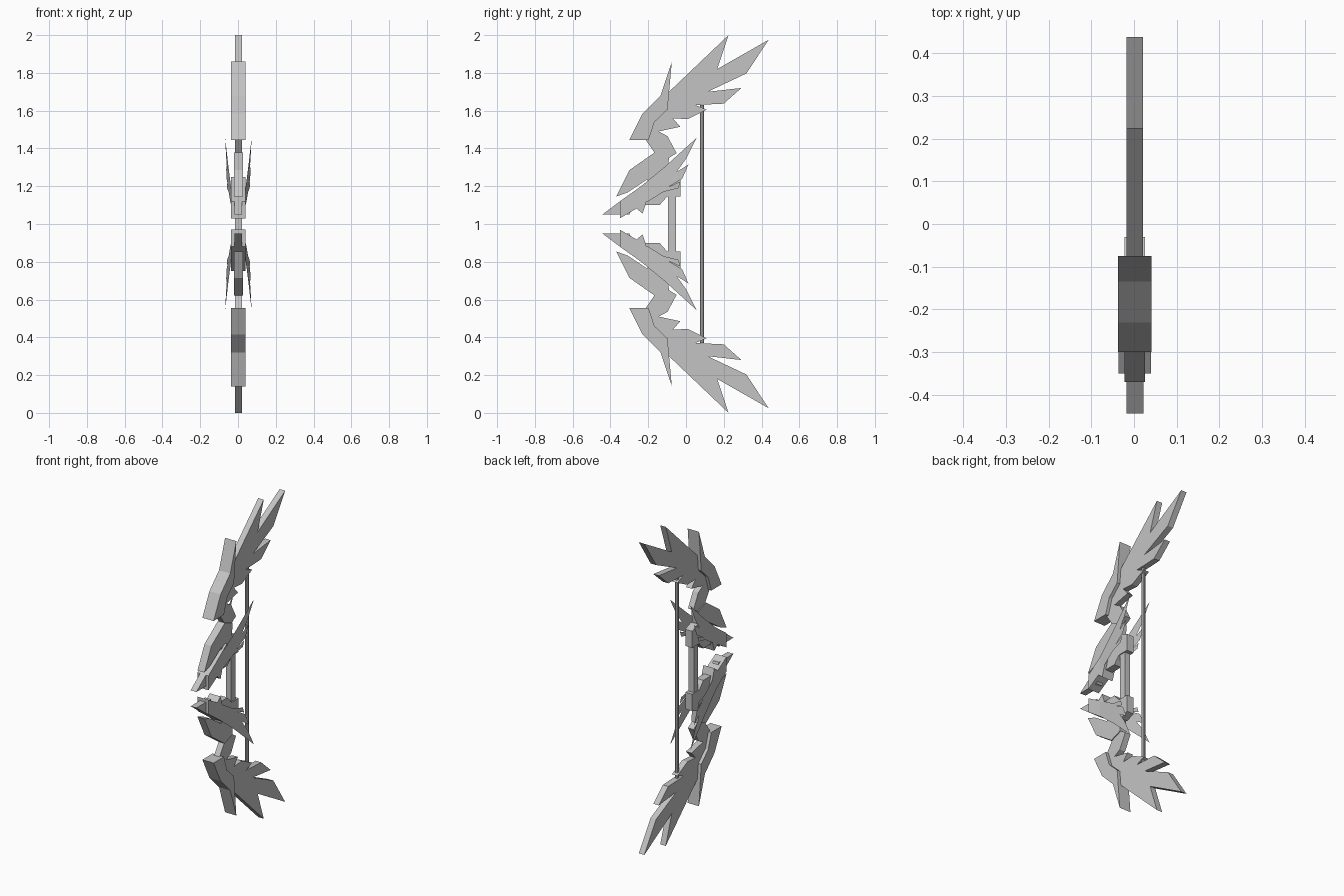
import bpy
import bmesh

if "Cube" in bpy.data.objects:
    bpy.data.objects.remove(bpy.data.objects["Cube"], do_unlink=True)

grey = bpy.data.materials.new("plain grey")
grey.use_nodes = True
grey.diffuse_color = (0.55, 0.55, 0.55, 1)
grey.node_tree.nodes["Principled BSDF"].inputs["Base Color"].default_value = grey.diffuse_color

CENTRE_X = 0.002  # middle plane of the bow
MID_Z = 1.0       # upper and lower halves mirror about this height


def finish(name, bm, mirror_x=False, mirror_z=True):
    """Turn a bmesh into an object and mirror it about the bow's middle."""
    mesh = bpy.data.meshes.new(name)
    bm.to_mesh(mesh)
    bm.free()
    mesh.materials.append(grey)
    obj = bpy.data.objects.new(name, mesh)
    obj.location = (CENTRE_X, 0, MID_Z)
    bpy.context.collection.objects.link(obj)
    mod = obj.modifiers.new("Mirror", 'MIRROR')
    mod.use_axis = (mirror_x, False, mirror_z)
    mod.use_mirror_merge = False
    return obj


def slab(name, outline, half_width):
    """Extrude a side-on (y, z) outline across the bow's width."""
    bm = bmesh.new()
    verts = [bm.verts.new((-half_width, y, z - MID_Z)) for y, z in outline]
    face = bm.faces.new(verts)
    ext = bmesh.ops.extrude_face_region(bm, geom=[face])
    moved = [v for v in ext["geom"] if isinstance(v, bmesh.types.BMVert)]
    bmesh.ops.translate(bm, verts=moved, vec=(2 * half_width, 0, 0))
    bmesh.ops.recalc_face_normals(bm, faces=bm.faces)
    return finish(name, bm)


# Feathered limb, from the tips down to the grip
slab("limb", [
    (.225, 2), (.165, 1.82), (.437, 1.975), (.32, 1.797), (.115, 1.7),
    (.293, 1.72), (.2, 1.637), (.05, 1.63), (.11, 1.605), (.01, 1.555),
    (-.07, 1.56), (-.03, 1.515), (-.145, 1.49), (-.098, 1.465),
    (-.05, 1.375), (-.09, 1.35), (-.14, 1.24), (-.2, 1.24),
    (-.167, 1.378), (-.214, 1.447), (-.17, 1.55), (-.09, 1.7)], .019)

# Wide armour plate on the outer bend
slab("outer_plate", [
    (-.3, 1.445), (-.23, 1.585), (-.135, 1.68), (-.075, 1.86),
    (-.098, 1.606), (-.167, 1.54), (-.198, 1.445)], .039)

# Angular plate below the bend
slab("inner_plate", [
    (-.37, 1.145), (-.3, 1.285), (-.167, 1.378), (-.09, 1.35),
    (-.1, 1.25), (-.2, 1.24), (-.31, 1.167)], .024)

# Block joining the limb to the grip
slab("grip_block", [
    (-.22, 1.1), (-.2, 1.26), (-.08, 1.27), (-.03, 1.25),
    (-.03, 1.145), (-.1, 1.145), (-.14, 1.1)], .024)

# Pointed guard and the thicker blade around it
slab("guard_point", [(-.443, 1.05), (-.35, 1.12), (-.25, 1.17), (-.3, 1.05)], .02)
slab("guard_blade", [
    (-.35, 1.03), (-.35, 1.12), (-.167, 1.25), (-.23, 1.055), (-.262, 1.082)], .038)

# Thin side feathers, flaring outwards towards the back
bm = bmesh.new()
feathers = [
    (-.25, 1.1), (-.25, 1.19), (-.11, 1.305), (.055, 1.455), (0, 1.345),
    (-.05, 1.275), (.013, 1.315), (-.02, 1.24), (-.095, 1.195),
    (-.03, 1.225), (-.04, 1.19), (-.12, 1.17), (-.2, 1.12)]
bm.faces.new([bm.verts.new((.038 + .105 * (y + .25), y, z - MID_Z)) for y, z in feathers])
bmesh.ops.recalc_face_normals(bm, faces=bm.faces)
if next(iter(bm.faces)).normal.x < 0:
    bmesh.ops.reverse_faces(bm, faces=bm.faces)
finish("side_feathers", bm, mirror_x=True)

# Straight grip
bm = bmesh.new()
bmesh.ops.create_cube(bm, size=1)
bmesh.ops.scale(bm, verts=bm.verts, vec=(.036, .042, .32))
bmesh.ops.translate(bm, verts=bm.verts, vec=(0, -.075, 0))
finish("grip", bm, mirror_z=False)

# Bowstring
bm = bmesh.new()
bmesh.ops.create_cone(bm, cap_ends=True, segments=8, radius1=.011, radius2=.011, depth=1.26)
bmesh.ops.translate(bm, verts=bm.verts, vec=(0, .085, 0))
finish("bowstring", bm, mirror_z=False)
